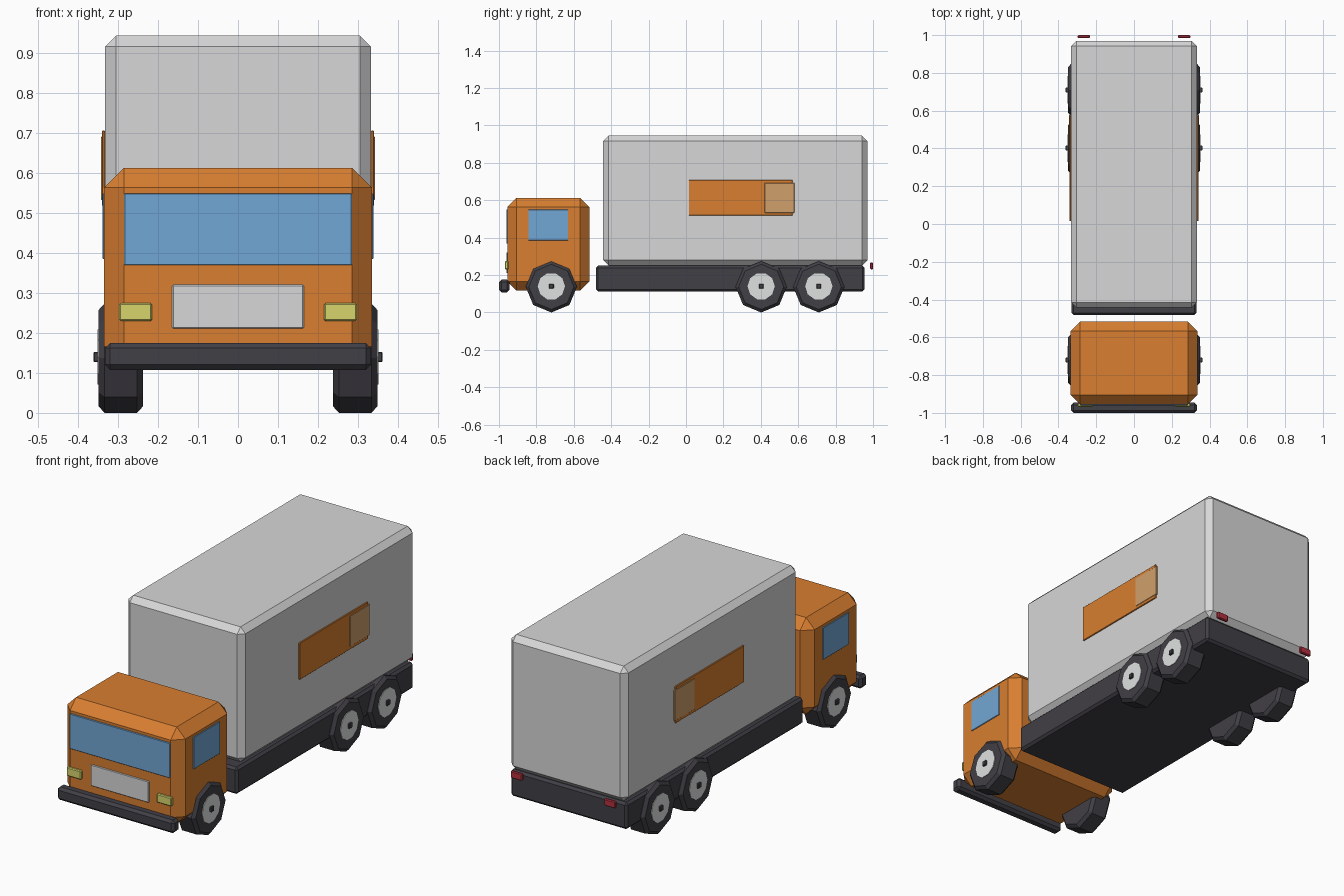
import bpy
import bmesh
from math import radians
from mathutils import Matrix, Vector

cube = bpy.data.objects.get("Cube")
if cube:
    bpy.data.objects.remove(cube, do_unlink=True)


def material(name, r, g, b):
    m = bpy.data.materials.new(name)
    m.use_nodes = True
    m.diffuse_color = (r, g, b, 1)
    m.node_tree.nodes["Principled BSDF"].inputs["Base Color"].default_value = (r, g, b, 1)
    return m


orange = material("orange paint", 0.69, 0.21, 0.03)
grey = material("light grey body", 0.68, 0.68, 0.69)
dark = material("dark rubber", 0.053, 0.05, 0.061)
glass = material("blue glass", 0.17, 0.39, 0.66)
yellow = material("yellow lamp", 0.68, 0.66, 0.15)
red = material("red lamp", 0.45, 0.03, 0.05)
tan = material("tan panel", 0.63, 0.35, 0.15)
silver = material("silver hub", 0.74, 0.75, 0.75)


def finish(name, bm, mat, bevel):
    mesh = bpy.data.meshes.new(name)
    bm.to_mesh(mesh)
    bm.free()
    mesh.materials.append(mat)
    obj = bpy.data.objects.new(name, mesh)
    bpy.context.collection.objects.link(obj)
    if bevel:
        mod = obj.modifiers.new("chamfer", "BEVEL")
        mod.width = bevel
        mod.segments = 1
        mod.limit_method = "ANGLE"
        mod.angle_limit = radians(60)
    return obj


def box(name, x, y, z, mat, bevel=0.0):
    """Chamfered box from (min, max) ranges."""
    bm = bmesh.new()
    lo, hi = Vector((x[0], y[0], z[0])), Vector((x[1], y[1], z[1]))
    scale = Matrix.Diagonal((*(hi - lo), 1))
    bmesh.ops.create_cube(bm, size=1, matrix=Matrix.Translation((lo + hi) / 2) @ scale)
    return finish(name, bm, mat, bevel)


def disc(name, x, y, z, radius, sides, mat, bevel=0.0):
    """Prism along the x axis."""
    bm = bmesh.new()
    place = Matrix.Translation(((x[0] + x[1]) / 2, y, z)) @ Matrix.Rotation(radians(90), 4, "Y")
    bmesh.ops.create_cone(bm, cap_ends=True, segments=sides, radius1=radius, radius2=radius,
                          depth=abs(x[1] - x[0]), matrix=place)
    return finish(name, bm, mat, bevel)


def span(side, a, b):
    return tuple(sorted((side * a, side * b)))


# Main bodies
box("cab", (-0.335, 0.335), (-0.955, -0.517), (0.117, 0.613), orange, 0.049)
box("cargo_box", (-0.333, 0.333), (-0.443, 0.97), (0.252, 0.945), grey, 0.028)
box("chassis", (-0.332, 0.332), (-0.482, 0.955), (0.112, 0.25), dark, 0.012)
box("front_bumper", (-0.333, 0.333), (-1.0, -0.945), (0.108, 0.175), dark, 0.013)

# Cab front
box("windscreen", (-0.285, 0.285), (-0.961, -0.953), (0.37, 0.55), glass, 0.002)
box("grille", (-0.165, 0.165), (-0.961, -0.953), (0.211, 0.321), grey, 0.003)

# Parts on both sides
for side, label in ((1, "left"), (-1, "right")):
    box(label + "_headlight", span(side, 0.215, 0.298), (-0.968, -0.95), (0.23, 0.275), yellow, 0.004)
    box(label + "_tail_light", span(side, 0.233, 0.298), (0.984, 1.0), (0.231, 0.267), red, 0.004)
    box(label + "_window", span(side, 0.333, 0.339), (-0.843, -0.63), (0.385, 0.55), glass, 0.002)
    box(label + "_side_panel", span(side, 0.333, 0.341), (0.015, 0.57), (0.518, 0.707), orange, 0.002)
    box(label + "_side_patch", span(side, 0.334, 0.343), (0.42, 0.58), (0.533, 0.692), tan, 0.002)
    for place, y in (("front", -0.72), ("middle", 0.402), ("rear", 0.71)):
        name = label + "_" + place
        disc(name + "_tyre", span(side, 0.238, 0.349), y, 0.137, 0.137, 8, dark, 0.015)
        disc(name + "_hub", span(side, 0.33, 0.352), y, 0.14, 0.073, 10, silver)
        box(name + "_hub_nut", span(side, 0.34, 0.362), (y - 0.013, y + 0.013),
            (0.127, 0.153), dark, 0.003)
